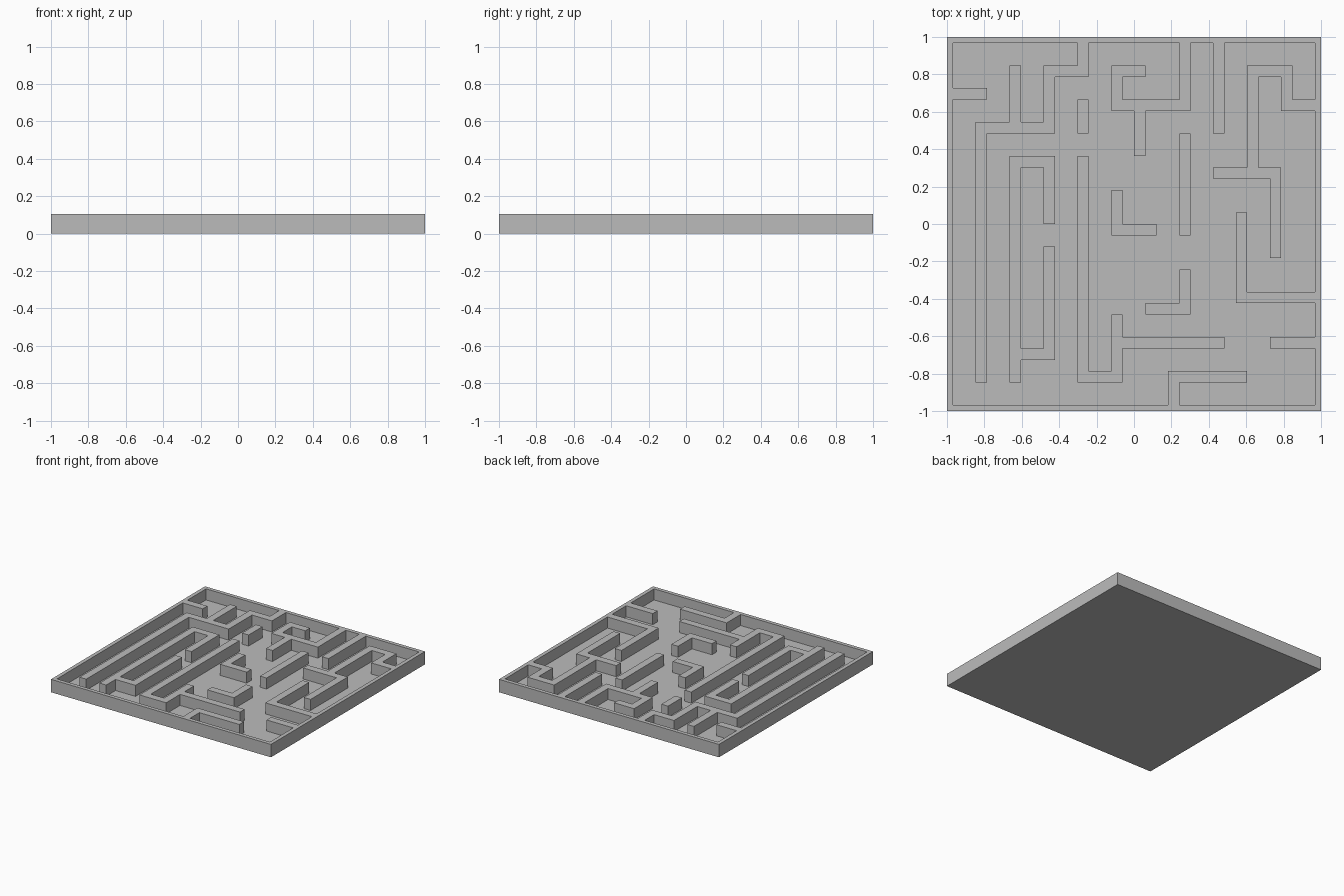
import bpy, bmesh

if "Cube" in bpy.data.objects:
    bpy.data.objects.remove(bpy.data.objects["Cube"])

N = 32                    # maze cells per side, inside a thin rim
INNER = 0.968             # inner edge of the rim
FLOOR, TOP = 0.015, 0.106

# Wall paths: start column, start row (from the back), then steps
WALLS = [
    (0, 4, "R2"), (11, 0, "D2 L3 D5 L6 D22"), (5, 2, "D5"), (11, 5, "D2"),
    (8, 15, "U5 L3 D19"), (8, 18, "D9 L3"), (11, 10, "D19 R3 U5"), (14, 26, "R9"),
    (20, 0, "D5 L6 U3 R2"), (16, 5, "D4"), (23, 0, "D7"), (20, 8, "D8"),
    (14, 13, "D3 R3"), (17, 23, "R3 U3"), (31, 5, "L2 U3 L3 D9"),
    (23, 11, "R5 D7"), (25, 15, "D7 R6"), (28, 26, "R3"), (25, 29, "L6 D2"),
]
STEP = {"R": (1, 0), "L": (-1, 0), "D": (0, 1), "U": (0, -1)}

solid = set()
for c, r, moves in WALLS:
    solid.add((c, r))
    for move in moves.split():
        dc, dr = STEP[move[0]]
        for _ in range(int(move[1:])):
            c, r = c + dc, r + dr
            solid.add((c, r))
# Rim cells all round
for k in range(-1, N + 1):
    solid |= {(k, -1), (k, N), (-1, k), (N, k)}


def line(k):
    """Coordinate of grid line k; the lines past the rim sit at the outer edge."""
    return max(-1.0, min(1.0, -INNER + 2 * INNER * k / N))


bm = bmesh.new()

# Floor sheet split into cells
span = range(-1, N + 2)
v = {(c, r): bm.verts.new((line(c), -line(r), FLOOR)) for c in span for r in span}
wall_faces = []
for c in range(-1, N + 1):
    for r in range(-1, N + 1):
        f = bm.faces.new((v[c, r], v[c, r + 1], v[c + 1, r + 1], v[c + 1, r]))
        if (c, r) in solid:
            wall_faces.append(f)
outer = [e for e in bm.edges if e.is_boundary]

# Underside: drop the outer edge to the ground and close it
ext = bmesh.ops.extrude_edge_only(bm, edges=outer)["geom"]
for g in ext:
    if isinstance(g, bmesh.types.BMVert):
        g.co.z = 0
bmesh.ops.holes_fill(bm, edges=[e for e in bm.edges if e.is_boundary], sides=0)

# Raise the walls and rim
ext = bmesh.ops.extrude_face_region(bm, geom=wall_faces)["geom"]
for g in ext:
    if isinstance(g, bmesh.types.BMVert):
        g.co.z = TOP
bmesh.ops.delete(bm, geom=[f for f in wall_faces if f.is_valid], context="FACES")
bmesh.ops.recalc_face_normals(bm, faces=bm.faces)

mesh = bpy.data.meshes.new("maze_tray")
bm.to_mesh(mesh)
bm.free()
tray = bpy.data.objects.new("maze_tray", mesh)
bpy.context.collection.objects.link(tray)

grey = bpy.data.materials.new("plain_grey")
grey.diffuse_color = (0.5, 0.5, 0.5, 1)
grey.use_nodes = True
grey.node_tree.nodes["Principled BSDF"].inputs["Base Color"].default_value = grey.diffuse_color
mesh.materials.append(grey)
